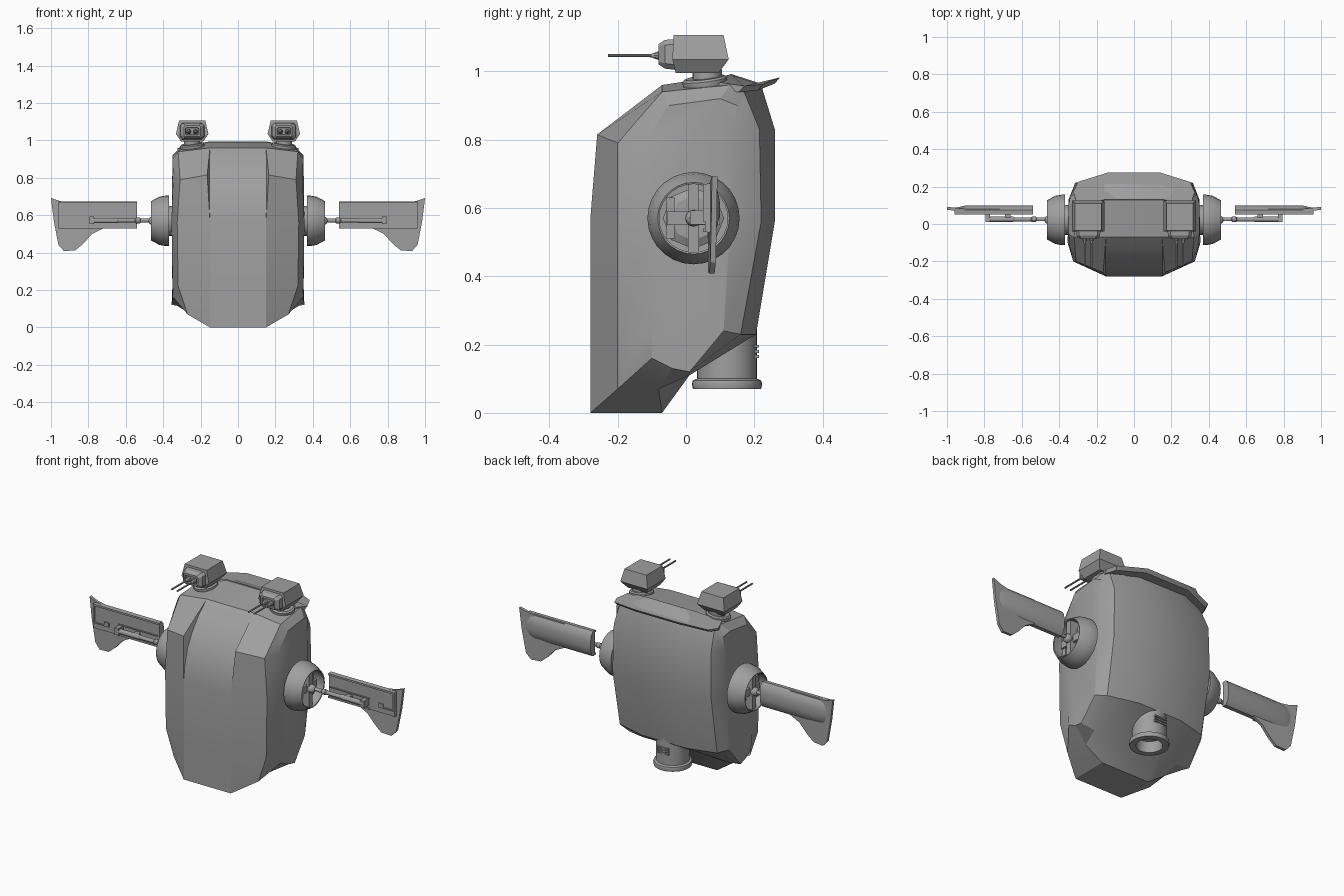
import bpy, bmesh, math
from mathutils import Matrix, Vector

cube = bpy.data.objects.get("Cube")
if cube:
    bpy.data.objects.remove(cube, do_unlink=True)

GREY = (0.35, 0.35, 0.35, 1)
mat = bpy.data.materials.new("hull grey")
mat.use_nodes = True
mat.diffuse_color = GREY
mat.node_tree.nodes["Principled BSDF"].inputs["Base Color"].default_value = GREY


def finish(name, bm, mirror=True, angle=28):
    """Turn a bmesh into a named object, optionally mirrored across x = 0."""
    bmesh.ops.remove_doubles(bm, verts=bm.verts, dist=1e-5)
    bmesh.ops.recalc_face_normals(bm, faces=bm.faces)
    mesh = bpy.data.meshes.new(name)
    bm.to_mesh(mesh)
    bm.free()
    mesh.materials.append(mat)
    ob = bpy.data.objects.new(name, mesh)
    bpy.context.collection.objects.link(ob)
    bpy.ops.object.select_all(action='DESELECT')
    ob.select_set(True)
    bpy.context.view_layer.objects.active = ob
    bpy.ops.object.shade_smooth_by_angle(angle=math.radians(angle))
    if mirror:
        ob.modifiers.new("mirror", 'MIRROR').use_mirror_merge = False
    return ob


def loft(bm, rings, closed=False):
    """Bridge rings of points; cap the ends unless the loft closes on itself."""
    vs = [[bm.verts.new(p) for p in r] for r in rings]
    n = len(vs[0])
    pairs = list(zip(vs, vs[1:])) + ([(vs[-1], vs[0])] if closed else [])
    for a, b in pairs:
        for i in range(n):
            j = (i + 1) % n
            bm.faces.new((a[i], a[j], b[j], b[i]))
    if not closed:
        bm.faces.new(vs[0])
        bm.faces.new(vs[-1])


def lathe(bm, profile, centre, axis, sides=24, closed=False):
    """Revolve (radius, distance) points round an axis through centre."""
    m = Matrix.Translation(centre) @ Vector(axis).to_track_quat('Z', 'Y').to_matrix().to_4x4()
    turn = [2 * math.pi * k / sides for k in range(sides)]
    loft(bm, [[m @ Vector((r * math.cos(a), r * math.sin(a), d)) for a in turn]
              for r, d in profile], closed)


def box(bm, x0, x1, y0, y1, z0, z1):
    size = Matrix.Diagonal((x1 - x0, y1 - y0, z1 - z0, 1))
    mid = Matrix.Translation(((x0 + x1) / 2, (y0 + y1) / 2, (z0 + z1) / 2))
    bmesh.ops.create_cube(bm, size=1, matrix=mid @ size)


# Hull: three side profiles per half, from the centre strip out to the flank
inner = [(.15, -.28, 0), (.15, -.28, .22), (.15, -.28, .57), (.165, -.26, .815),
         (.15, -.07, .96), (.16, .13, .99), (.15, .22, .96), (.14, .26, .83),
         (.14, .26, .56), (.14, .205, .23), (.15, .01, .11), (.15, -.07, 0)]
shoulder = [(.27, -.2, .07), (.32, -.2, .22), (.325, -.2, .56), (.31, -.2, .79),
            (.32, -.07, .94), (.31, .13, .96), (.3, .17, .94), (.31, .215, .83),
            (.315, .22, .56), (.31, .16, .23), (.27, .01, .11), (.25, -.08, .07)]
flank = [(.345, -.1, .16), (.35, -.1, .25), (.355, -.1, .56), (.345, -.12, .8),
         (.35, -.05, .9), (.35, .1, .92), (.34, .15, .9), (.345, .14, .82),
         (.35, .13, .56), (.35, .11, .24), (.355, .01, .12), (.35, -.04, .13)]
bm = bmesh.new()
n = len(inner)
edge = {}
for s in (1, -1):
    cols = [[bm.verts.new((s * x, y, z)) for x, y, z in c] for c in (inner, shoulder, flank)]
    for a, b in zip(cols, cols[1:]):
        for i in range(n):
            bm.faces.new((a[i], a[(i + 1) % n], b[(i + 1) % n], b[i]))
    bm.faces.new(cols[-1])
    edge[s] = cols[0]
for i in range(n):
    if i not in (2, 3):
        j = (i + 1) % n
        bm.faces.new((edge[1][i], edge[1][j], edge[-1][j], edge[-1][i]))
# Rounded window recess, cut behind the front ridge
curve = [(-.268, .65), (-.243, .74), (-.2, .82), (-.14, .894)]
strip = {}
for s in (1, -1):
    mid = [bm.verts.new((s * .152, y, z)) for y, z in curve]
    strip[s] = [edge[s][2]] + mid + [edge[s][4]]
    bm.faces.new(strip[s] + [edge[s][3]])
for i in range(len(curve) + 1):
    bm.faces.new((strip[1][i], strip[1][i + 1], strip[-1][i + 1], strip[-1][i]))
finish("hull", bm, mirror=False, angle=24)

# Overhanging lip along the top of the back
half = [(.16, .13, .993), (.3, .1, .967), (.325, .17, .957), (.3, .225, .962), (.14, .275, .982)]
ring = half + [(-x, y, z) for x, y, z in reversed(half)]
bm = bmesh.new()
loft(bm, [ring, [(x * .98, y - .015, z - .018) for x, y, z in ring]])
finish("rear_lip", bm, mirror=False)

# Exhaust nozzle with a hollow flange and cooling ribs
bm = bmesh.new()
lathe(bm, [(0, .3), (.088, .3), (.088, .1), (.1, .095), (.103, .085), (.1, .07),
           (.068, .07), (.062, .13), (0, .13)], (0, .12, 0), (0, 0, 1), 32)
finish("exhaust_nozzle", bm, mirror=False)
bm = bmesh.new()
for z in (.165, .18, .195):
    box(bm, -.035, .035, .19, .213, z - .004, z + .004)
finish("nozzle_ribs", bm, mirror=False)

# Side pods: hollow cups facing outward
HUB = (0, .022, .57)
OUT = (1, 0, 0)
bm = bmesh.new()
lathe(bm, [(.08, .33), (.08, .37), (.135, .37), (.135, .385), (.129, .42), (.105, .465),
           (.1, .463), (.105, .42), (.1, .385), (.03, .38), (.03, .33)], HUB, OUT, 28, True)
finish("side_pod", bm)
bm = bmesh.new()
lathe(bm, [(.09, .37), (.09, .395), (.065, .41)], HUB, OUT, 8)
box(bm, .38, .45, .006, .038, .465, .675)
box(bm, .38, .435, -.055, .1, .55, .59)
for y in (-.045, .075):
    box(bm, .38, .425, y - .012, y + .012, .51, .63)
finish("pod_mechanism", bm)

# Wing arms with ball joint, sleeve and end clamp
bm = bmesh.new()
bmesh.ops.create_uvsphere(bm, u_segments=16, v_segments=10, radius=.024,
                          matrix=Matrix.Translation((.455, .022, .57)))
lathe(bm, [(.01, .44), (.01, .52), (.015, .525), (.015, .545), (.011, .55), (.011, .64),
           (.014, .645), (.014, .785)], (0, .025, .572), OUT, 12)
box(bm, .77, .795, .012, .065, .552, .592)
box(bm, .66, .69, .025, .065, .562, .582)
finish("wing_arm", bm)

# Wings: flat front, rounded back, with a drooping tip fin
section = [(.056, .53), (.056, .67), (.075, .672), (.091, .655), (.099, .62),
           (.099, .58), (.091, .545), (.075, .528)]
bm = bmesh.new()
loft(bm, [[(x, .056 + (y - .056) * t, z) for y, z in section]
          for x, t in ((.54, 1), (.9, 1), (.96, .7))])
finish("wing", bm, angle=35)
fin = [(.72, .53), (.78, .5), (.83, .445), (.87, .412), (.93, .408), (.96, .44),
       (.985, .57), (1, .692), (.95, .675), (.9, .67), (.72, .67)]
bm = bmesh.new()
loft(bm, [[(x, y + .012 * max(0, (x - .9) * 10), z) for x, z in fin] for y in (.064, .08)])
finish("wing_fin", bm)
bm = bmesh.new()
for x0, x1, z0, z1 in ((.54, .96, .66, .67), (.54, .8, .53, .54), (.95, .96, .56, .67),
                       (.86, .95, .56, .567), (.86, .89, .56, .585), (.55, .8, .59, .596)):
    box(bm, x0, x1, .05, .06, z0, z1)
finish("wing_trim", bm)

# Turret mounts, tilted to sit on the sloping roof
TX = .245
bm = bmesh.new()
lathe(bm, [(.06, -.03), (.066, -.012), (.066, .006), (.058, .012)],
      (TX, .055, .97), (.12, -.12, 1), 20)
lathe(bm, [(.043, .95), (.043, 1.005)], (TX, .062, 0), (0, 0, 1), 20)
finish("turret_mount", bm)


def slab(z, w, y0, y1):
    return [(TX - w, y0, z), (TX + w, y0, z), (TX + w, y1, z), (TX - w, y1, z)]


# Turret heads: faceted blocks widest at the waist
bm = bmesh.new()
loft(bm, [slab(.995, .06, -.03, .095), slab(1.035, .087, -.04, .125), slab(1.106, .07, -.036, .11)])
finish("turret_head", bm, angle=10)


def plate(y, w, z0, z1, c):
    a, b = TX - w, TX + w
    return [(x, y, z) for x, z in ((a + c, z0), (b - c, z0), (b, z0 + c), (b, z1 - c),
                                   (b - c, z1), (a + c, z1), (a, z1 - c), (a, z0 + c))]


# Gun mantlets with a recessed face
bm = bmesh.new()
loft(bm, [plate(-.02, .068, 1.003, 1.095, .015), plate(-.062, .063, 1.008, 1.092, .015),
          plate(-.08, .045, 1.02, 1.08, .008), plate(-.08, .037, 1.028, 1.068, .005),
          plate(-.07, .034, 1.031, 1.065, .005)])
finish("gun_mantlet", bm, angle=10)

# Twin gun barrels
bm = bmesh.new()
for dx in (-.018, .018):
    lathe(bm, [(.013, .06), (.013, .082), (.006, .1), (.005, .105), (.005, .228)],
          (TX + dx, 0, 1.046), (0, -1, 0), 10)
finish("gun_barrels", bm)
